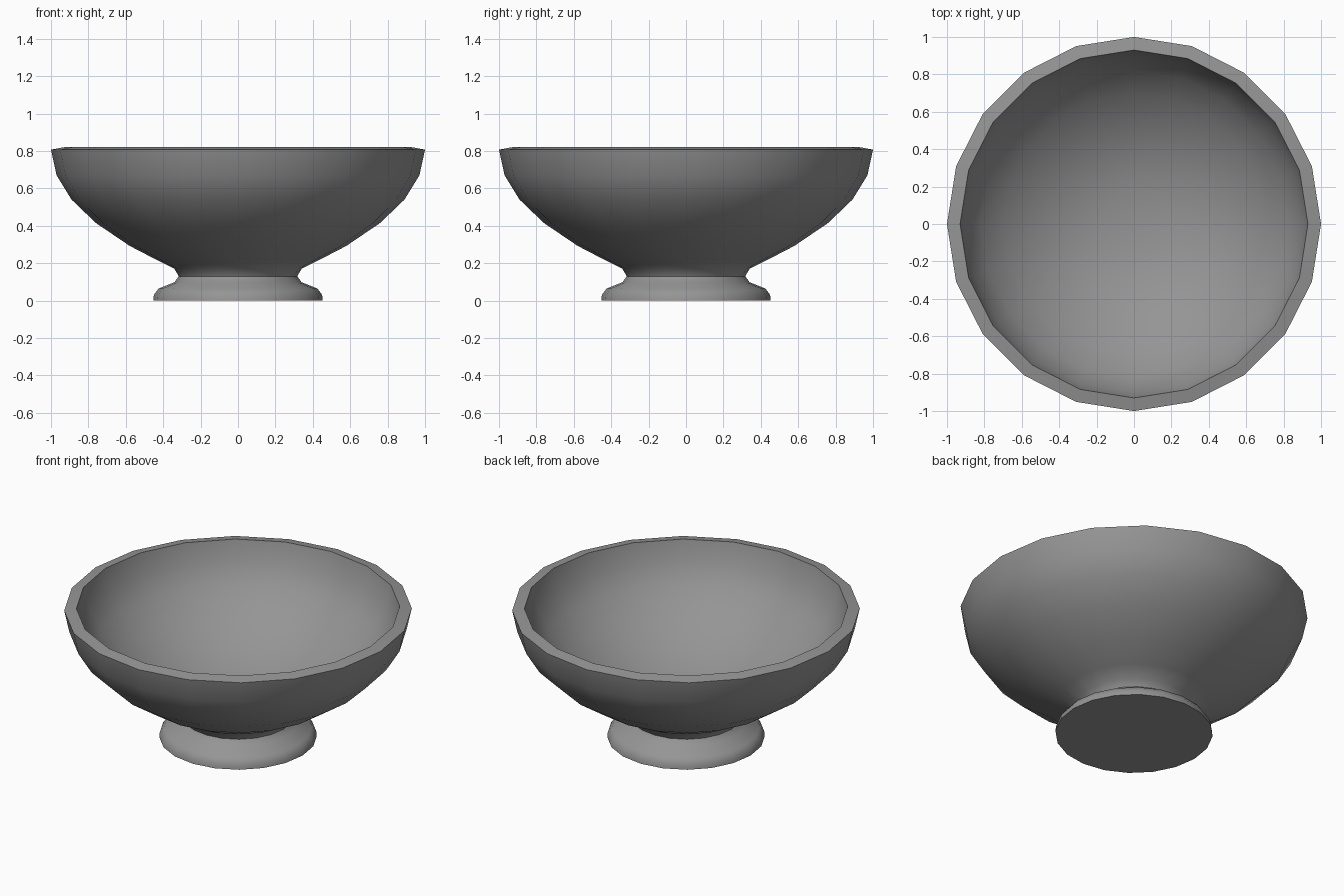
import bpy
import bmesh
import math

SIDES = 20

cube = bpy.data.objects.get("Cube")
if cube:
    bpy.data.objects.remove(cube, do_unlink=True)

# Single stone grey for the whole vessel
grey = bpy.data.materials.new("stone_grey")
grey.use_nodes = True
color = (0.3, 0.3, 0.3, 1)
grey.diffuse_color = color
shader = grey.node_tree.nodes["Principled BSDF"]
shader.inputs["Base Color"].default_value = color
shader.inputs["Roughness"].default_value = 0.8


def lathe(name, profile):
    """Spin a (radius, height) profile about the z axis."""
    bm = bmesh.new()
    verts = [bm.verts.new((r, 0, z)) for r, z in profile]
    edges = [bm.edges.new(pair) for pair in zip(verts, verts[1:])]
    bmesh.ops.spin(bm, geom=verts + edges, cent=(0, 0, 0), axis=(0, 0, 1),
                   angle=math.tau, steps=SIDES, use_merge=False)
    bmesh.ops.remove_doubles(bm, verts=bm.verts, dist=0.0005)
    bmesh.ops.recalc_face_normals(bm, faces=bm.faces)
    mesh = bpy.data.meshes.new(name)
    bm.to_mesh(mesh)
    bm.free()
    mesh.materials.append(grey)
    obj = bpy.data.objects.new(name, mesh)
    bpy.context.collection.objects.link(obj)
    bpy.ops.object.select_all(action="DESELECT")
    obj.select_set(True)
    bpy.context.view_layer.objects.active = obj
    bpy.ops.object.shade_smooth_by_angle(angle=math.radians(48))
    return obj


# Bowl: outer wall upward, sloped rim, then inner wall down to the floor
outer = [(0, 0.13), (0.317, 0.13), (0.34, 0.17), (0.43, 0.215), (0.58, 0.293),
         (0.76, 0.415), (0.89, 0.54), (0.97, 0.67), (1.0, 0.807)]
inner = [(0.93, 0.82), (0.9, 0.69), (0.82, 0.57), (0.7, 0.455),
         (0.54, 0.35), (0.36, 0.27), (0.18, 0.235), (0, 0.225)]
lathe("bowl", outer + inner)

# Foot: closed underneath, rounded ring narrowing to the neck
lathe("foot", [(0, 0), (0.453, 0), (0.45, 0.03), (0.425, 0.064),
               (0.34, 0.098), (0.317, 0.13)])
